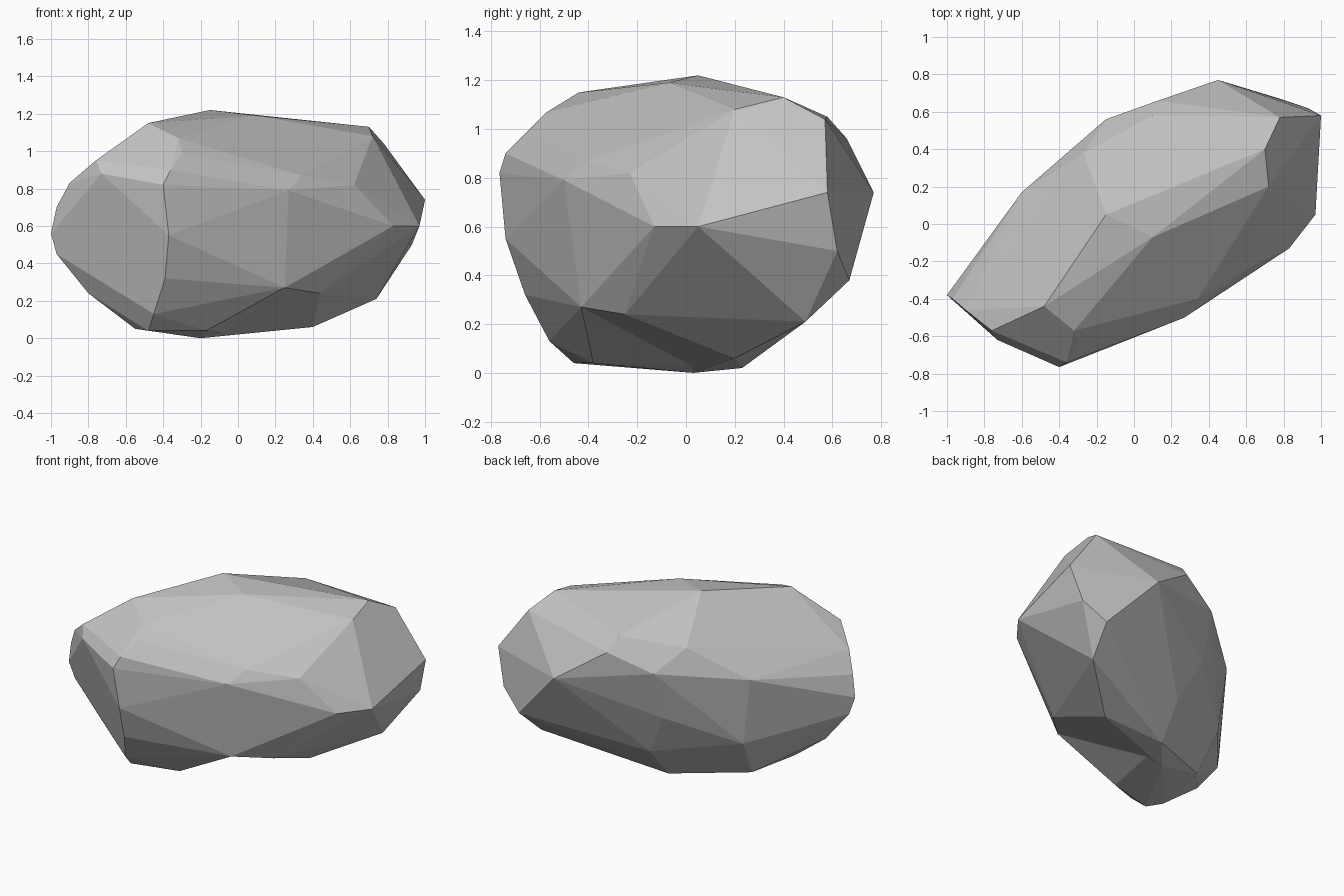
import bpy
import bmesh
from math import radians

# Remove the default cube only
default_cube = bpy.data.objects.get("Cube")
if default_cube:
    bpy.data.objects.remove(default_cube, do_unlink=True)


def make_material(name, colour):
    material = bpy.data.materials.new(name)
    material.use_nodes = True
    material.diffuse_color = colour
    shader = material.node_tree.nodes["Principled BSDF"]
    shader.inputs["Base Color"].default_value = colour
    shader.inputs["Roughness"].default_value = 1
    return material


# Corners of the shallow waist that both lobes of the boulder share
waist_top = [
    (.13, -.22, 1.08), (.1, -.07, 1.19), (-.03, .1, 1.21), (-.15, .05, 1.22),
    (-.18, .28, 1.09), (-.27, .38, .99),
]
waist_sides = [
    (.34, -.4, .87), (.27, -.5, .79), (.25, -.43, .27),
    (-.15, .56, .85), (-.15, .47, .52), (-.01, .4, .23),
]
waist_bottom = [(-.03, .23, .02), (-.2, .03, 0)]
waist = waist_top + waist_sides + waist_bottom

# Corners of the left-hand lobe
front_lip = [
    (-.48, -.44, 1.15), (-.32, -.57, 1.07), (-.3, -.64, .99),
    (-.2, -.64, .92), (-.36, -.74, .9), (-.4, -.765, .82),
]
front_ridge = [
    (-.37, -.74, .55), (-.39, -.66, .32), (-.45, -.56, .13),
    (-.48, -.46, .04), (-.55, -.38, .05), (-.17, -.38, .04),
]
narrow_end = [
    (-1, -.38, .56), (-.97, -.4, .7), (-.9, -.46, .83), (-.76, -.57, .95),
    (-.73, -.62, .88), (-.97, -.36, .45), (-.8, -.35, .24),
]
narrow_back = [(-.6, .17, .78), (-.54, .16, .33), (-.5, .01, .07)]

# Corners of the right-hand lobe
shoulder = [
    (.55, .4, 1.13), (.7, .4, 1.13), (.72, .2, 1.08), (.78, .57, 1.04),
    (.1, .58, 1.05), (.62, -.23, .82),
]
broad_end = [
    (.83, -.13, .6), (.97, .05, .6), (1, .58, .74), (.93, .62, .5),
    (.78, .67, .38), (.74, .49, .21), (.44, -.25, .24), (.4, .2, .06),
]
broad_back = [(.45, .77, .74), (.13, .66, .96)]


def make_lobe(name, corners, material):
    """Wrap a set of corners in a closed, faceted shell."""
    mesh = bpy.data.meshes.new(name)
    shell = bmesh.new()
    for corner in corners:
        shell.verts.new(corner)
    hull = bmesh.ops.convex_hull(shell, input=shell.verts[:])

    # Drop any corners that fell inside the shell
    buried = set(hull["geom_interior"]) | set(hull["geom_unused"])
    buried_corners = [part for part in buried if isinstance(part, bmesh.types.BMVert)]
    bmesh.ops.delete(shell, geom=buried_corners, context="VERTS")
    bmesh.ops.recalc_face_normals(shell, faces=shell.faces[:])
    shell.to_mesh(mesh)
    shell.free()

    mesh.materials.append(material)
    lobe = bpy.data.objects.new(name, mesh)
    bpy.context.collection.objects.link(lobe)
    return lobe


def merge(target, other):
    """Fuse the second solid into the first and discard it."""
    union = target.modifiers.new("union", "BOOLEAN")
    union.operation = "UNION"
    union.solver = "EXACT"
    union.object = other
    bpy.context.view_layer.objects.active = target
    bpy.ops.object.modifier_apply(modifier=union.name)
    bpy.data.objects.remove(other, do_unlink=True)


def flatten_facets(rock):
    """Join nearly level faces so that each broken facet reads as one."""
    shell = bmesh.new()
    shell.from_mesh(rock.data)
    bmesh.ops.remove_doubles(shell, verts=shell.verts[:], dist=.001)
    bmesh.ops.dissolve_limit(
        shell, angle_limit=radians(5), verts=shell.verts[:], edges=shell.edges[:]
    )
    for face in shell.faces:
        face.smooth = False
    shell.to_mesh(rock.data)
    shell.free()


stone_grey = make_material("stone_grey", (.54, .54, .54, 1))
boulder = make_lobe(
    "boulder", waist + front_lip + front_ridge + narrow_end + narrow_back, stone_grey
)
broad_lobe = make_lobe("broad_lobe", waist + shoulder + broad_end + broad_back, stone_grey)
merge(boulder, broad_lobe)
flatten_facets(boulder)
